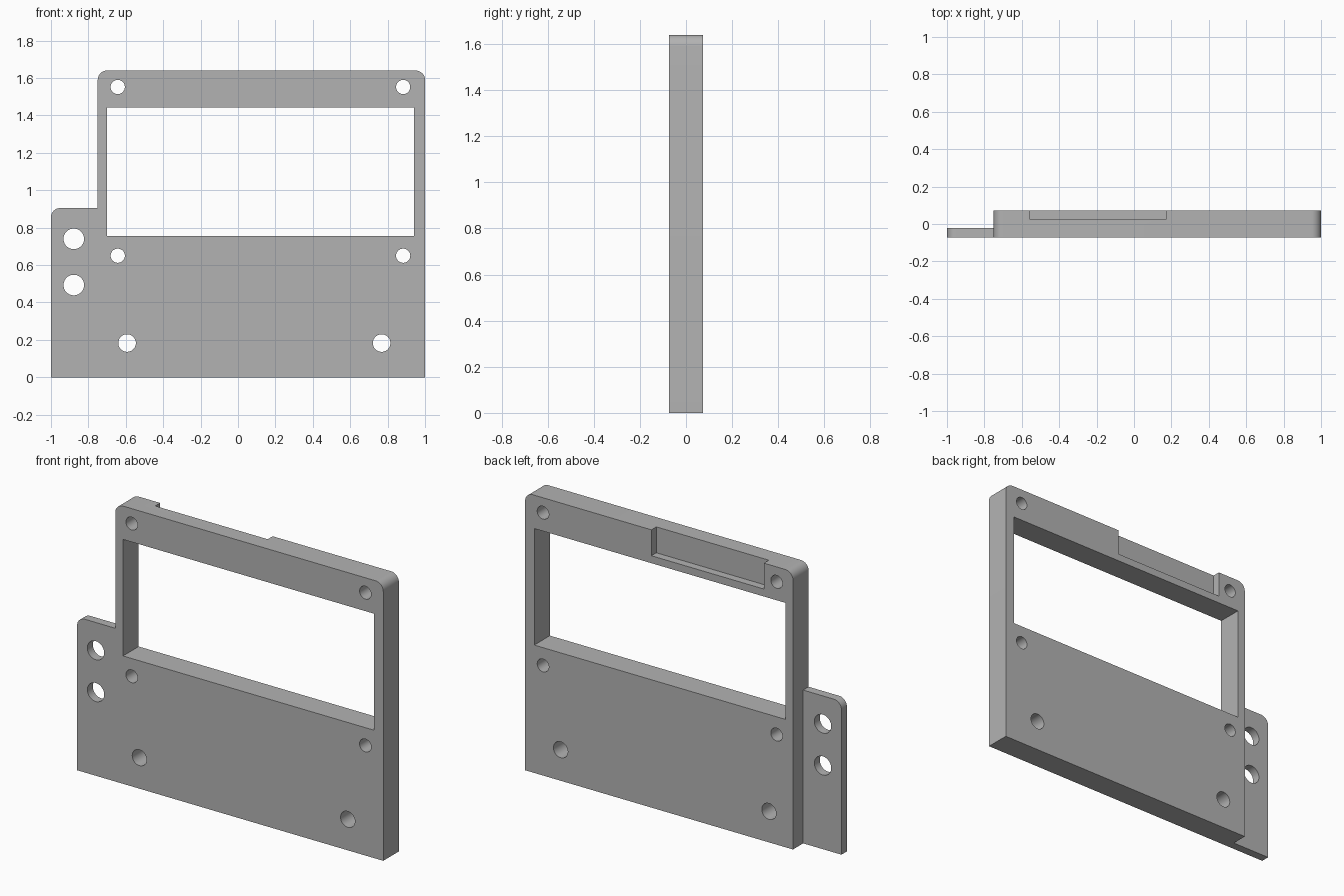
import bpy, bmesh
from math import pi, sin, cos

cube = bpy.data.objects.get("Cube")
if cube:
    bpy.data.objects.remove(cube, do_unlink=True)

FRONT, BACK, TAB_BACK = -0.073, 0.073, -0.022
TOP, SPLIT, RADIUS = 1.64, -0.75, 0.05

grey = bpy.data.materials.new("plain grey")
grey.use_nodes = True
COLOUR = (0.45, 0.45, 0.45, 1)
grey.diffuse_color = COLOUR
grey.node_tree.nodes["Principled BSDF"].inputs["Base Color"].default_value = COLOUR


def corner(cx, cz, start, steps=10):
    """Quarter-circle of profile points, running counter-clockwise."""
    angles = [start + pi / 2 * i / steps for i in range(steps + 1)]
    return [(cx + RADIUS * cos(a), cz + RADIUS * sin(a)) for a in angles]


def circle(cx, cz, r, sides=40):
    return [(cx + r * cos(2 * pi * i / sides), cz + r * sin(2 * pi * i / sides))
            for i in range(sides)]


def rectangle(x0, x1, z0, z1):
    return [(x0, z0), (x1, z0), (x1, z1), (x0, z1)]


def extrude_profiles(name, profiles):
    """Object made from (outline, front y, back y) prisms."""
    bm = bmesh.new()
    for outline, y0, y1 in profiles:
        face = bm.faces.new([bm.verts.new((x, y0, z)) for x, z in outline])
        new = bmesh.ops.extrude_face_region(bm, geom=[face])["geom"]
        verts = [v for v in new if isinstance(v, bmesh.types.BMVert)]
        bmesh.ops.translate(bm, verts=verts, vec=(0, y1 - y0, 0))
    bmesh.ops.recalc_face_normals(bm, faces=bm.faces)
    mesh = bpy.data.meshes.new(name)
    bm.to_mesh(mesh)
    bm.free()
    mesh.materials.append(grey)
    obj = bpy.data.objects.new(name, mesh)
    bpy.context.collection.objects.link(obj)
    return obj


def finish(obj, cuts):
    """Cut the openings, then shade the round walls smoothly."""
    cutter = extrude_profiles(obj.name + "_cutter", cuts)
    cutter.hide_render = True
    mod = obj.modifiers.new("openings", 'BOOLEAN')
    mod.operation, mod.solver, mod.object = 'DIFFERENCE', 'EXACT', cutter
    bpy.ops.object.select_all(action='DESELECT')
    bpy.context.view_layer.objects.active = obj
    obj.select_set(True)
    bpy.ops.object.modifier_apply(modifier=mod.name)
    bpy.data.objects.remove(cutter, do_unlink=True)
    bpy.ops.object.shade_smooth_by_angle()


def through(outline):
    return (outline, FRONT - 0.1, BACK + 0.1)


# Main panel with rounded upper corners
panel_outline = ([(SPLIT, 0), (1, 0)]
                 + corner(1 - RADIUS, TOP - RADIUS, 0)
                 + corner(SPLIT + RADIUS, TOP - RADIUS, pi / 2))
panel = extrude_profiles("panel", [(panel_outline, FRONT, BACK)])

# Window, screw holes and the rear notch open at the top
panel_cuts = [through(rectangle(-0.70, 0.94, 0.755, 1.443)),
              (rectangle(-0.56, 0.175, 1.487, TOP + 0.1), 0.027, BACK + 0.1)]
panel_cuts += [through(circle(x, z, 0.038)) for x in (-0.643, 0.883) for z in (0.65, 1.552)]
panel_cuts += [through(circle(x, 0.183, 0.047)) for x in (-0.593, 0.768)]
finish(panel, panel_cuts)

# Thin side tab with two larger holes
tab_top = 0.905
tab_outline = ([(-1, 0), (SPLIT, 0), (SPLIT, tab_top)]
               + corner(-1 + RADIUS, tab_top - RADIUS, pi / 2))
tab = extrude_profiles("side_tab", [(tab_outline, FRONT, TAB_BACK)])
finish(tab, [through(circle(-0.878, z, 0.055)) for z in (0.493, 0.74)])
